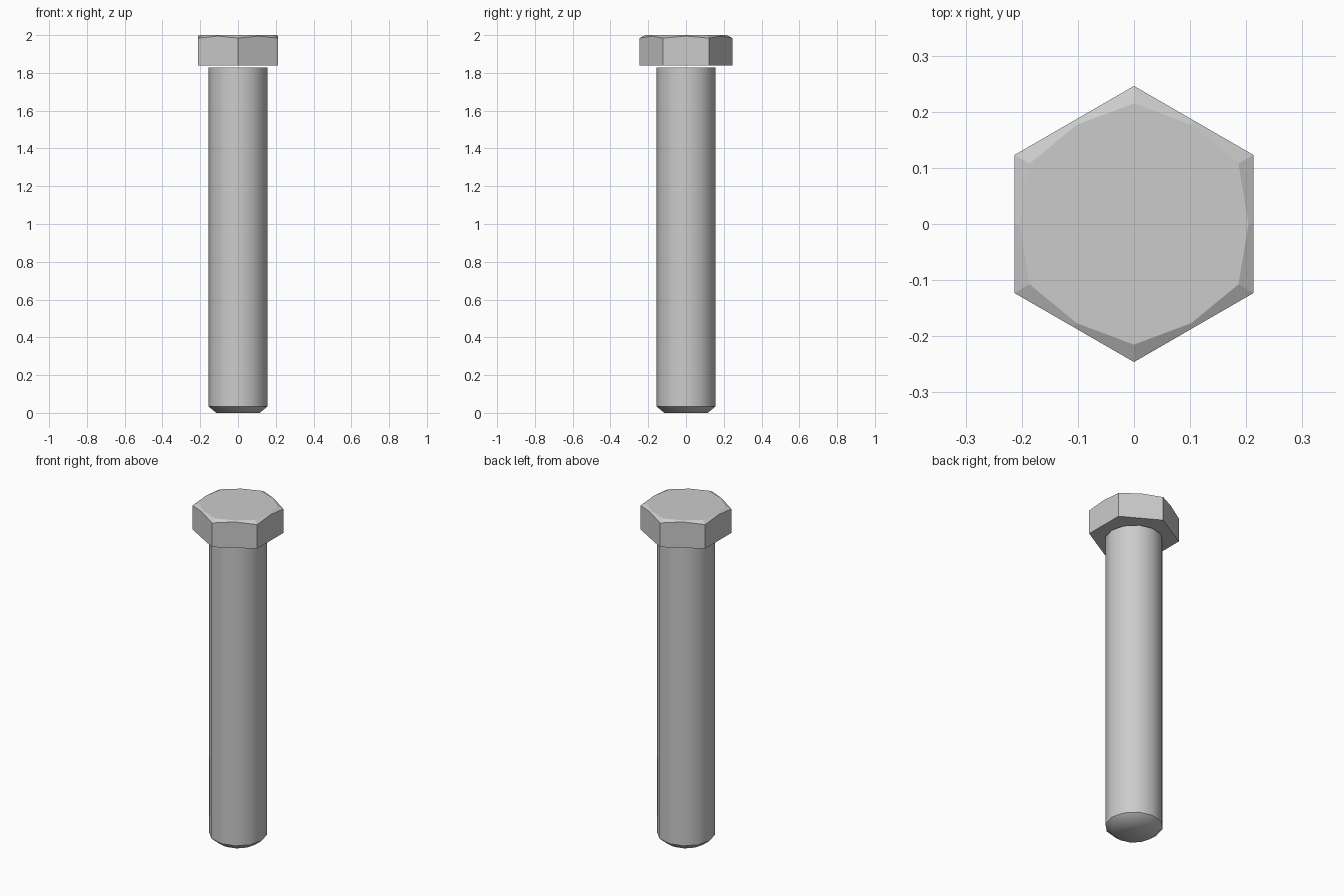
import bpy, bmesh
from math import sin, cos, radians

if "Cube" in bpy.data.objects:
    bpy.data.objects.remove(bpy.data.objects["Cube"])


def ring(bm, radii, heights, start=0):
    """Closed ring of vertices; radii and heights repeat around the ring."""
    n = 12
    out = []
    for i in range(n):
        a = radians(start + 360 * i / n)
        r, z = radii[i % len(radii)], heights[i % len(heights)]
        out.append(bm.verts.new((r * cos(a), r * sin(a), z)))
    return out


def loft(name, rings):
    """Capped solid through a list of (radii, heights) rings, bottom to top."""
    bm = bmesh.new()
    loops = [ring(bm, r, z, 30) for r, z in rings]
    for a, b in zip(loops, loops[1:]):
        for i in range(12):
            j = (i + 1) % 12
            bm.faces.new((a[i], a[j], b[j], b[i]))
    bm.faces.new(loops[0][::-1])
    bm.faces.new(loops[-1])
    mesh = bpy.data.meshes.new(name)
    bm.to_mesh(mesh)
    bm.free()
    obj = bpy.data.objects.new(name, mesh)
    bpy.context.collection.objects.link(obj)
    return obj


# Hex head: corners and flat centres alternate, conical chamfer on top
corner = 0.246
flat = corner * cos(radians(30))
loft("bolt_head", [
    ((corner, flat), (1.84,)),
    ((corner, flat), (1.984, 1.995)),
    ((0.215, 0.204), (2.0,)),
])

# Twelve-sided smooth shank with a chamfered tip, just short of the head
shank = loft("bolt_shank", [
    ((0.115,), (0.0,)),
    ((0.157,), (0.035,)),
    ((0.157,), (1.828,)),
])
bpy.context.view_layer.objects.active = shank
shank.select_set(True)
bpy.ops.object.shade_smooth_by_angle(angle=radians(45))
